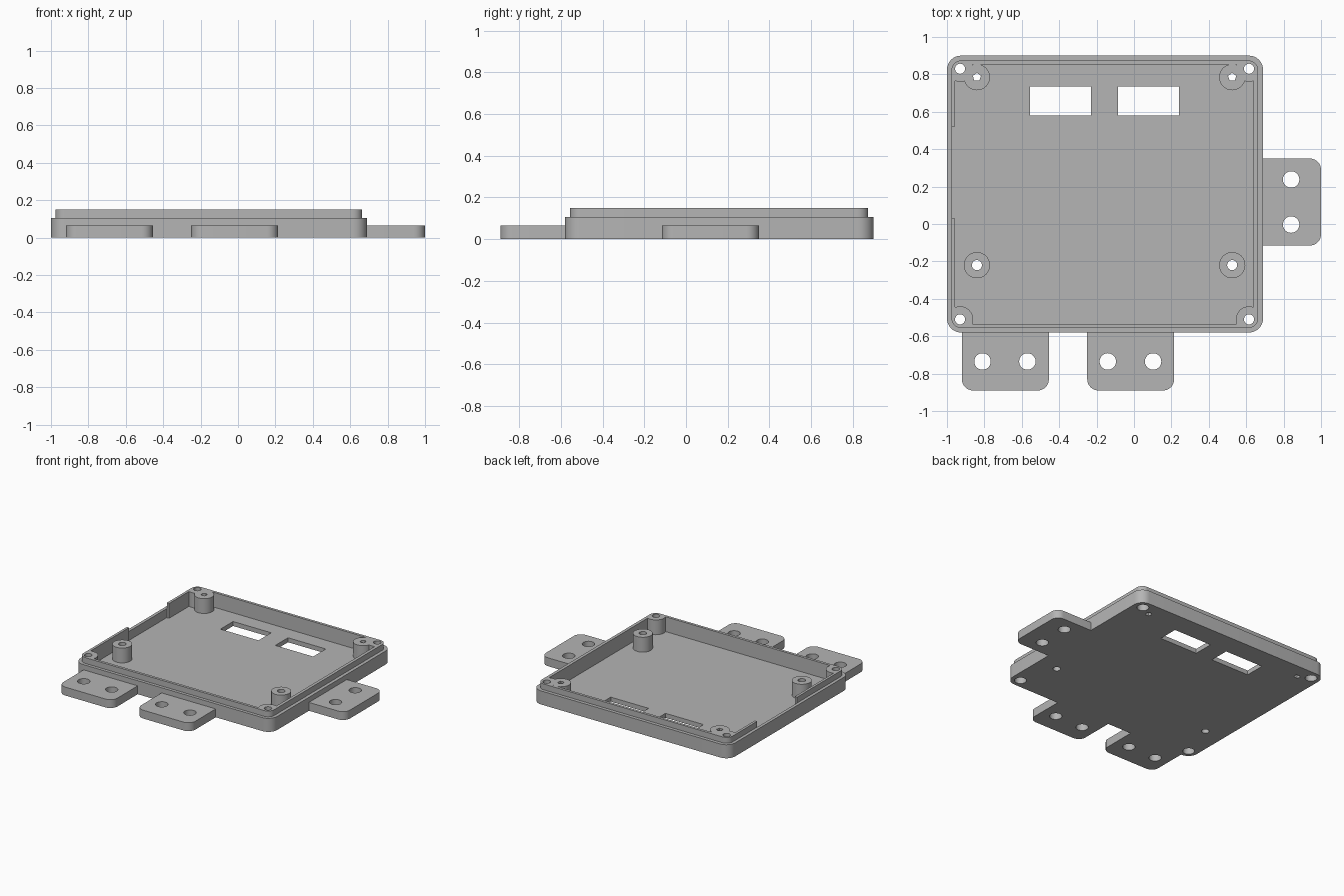
import bpy, bmesh, math

cube = bpy.data.objects.get("Cube")
if cube:
    bpy.data.objects.remove(cube, do_unlink=True)

grey = bpy.data.materials.new("plain grey")
grey.use_nodes = True
colour = (0.46, 0.46, 0.46, 1)
grey.diffuse_color = colour
grey.node_tree.nodes["Principled BSDF"].inputs["Base Color"].default_value = colour


def rounded(x0, x1, y0, y1, radii=(0, 0, 0, 0), steps=8):
    """Rectangle outline; radii run from back right, counter-clockwise."""
    corners = ((x1, y1, -1, -1), (x0, y1, 1, -1), (x0, y0, 1, 1), (x1, y0, -1, 1))
    points = []
    for i, ((x, y, sx, sy), r) in enumerate(zip(corners, radii)):
        if r == 0:
            points.append((x, y))
            continue
        for s in range(steps + 1):
            a = math.pi / 2 * (i + s / steps)
            points.append((x + sx * r + r * math.cos(a), y + sy * r + r * math.sin(a)))
    return points


def circle(x, y, r, sides=32):
    turn = [math.tau * i / sides + math.pi / 2 for i in range(sides)]
    return [(x + r * math.cos(a), y + r * math.sin(a)) for a in turn]


def prism(name, outline, z0, z1):
    bm = bmesh.new()
    base = bm.faces.new([bm.verts.new((x, y, z0)) for x, y in outline])
    top = bmesh.ops.extrude_face_region(bm, geom=[base])["geom"]
    verts = [v for v in top if isinstance(v, bmesh.types.BMVert)]
    bmesh.ops.translate(bm, verts=verts, vec=(0, 0, z1 - z0))
    bmesh.ops.recalc_face_normals(bm, faces=bm.faces[:])
    mesh = bpy.data.meshes.new(name)
    bm.to_mesh(mesh)
    bm.free()
    mesh.materials.append(grey)
    obj = bpy.data.objects.new(name, mesh)
    bpy.context.collection.objects.link(obj)
    return obj


def activate(obj):
    bpy.ops.object.select_all(action="DESELECT")
    obj.select_set(True)
    bpy.context.view_layer.objects.active = obj


def combine(target, tool, operation="DIFFERENCE"):
    tool.hide_render = True
    mod = target.modifiers.new("shape", "BOOLEAN")
    mod.operation, mod.solver, mod.object = operation, "EXACT", tool
    activate(target)
    bpy.ops.object.modifier_apply(modifier=mod.name)
    bpy.data.objects.remove(tool, do_unlink=True)


FLOOR, RIM, TOP, ABOVE, BELOW = 0.035, 0.105, 0.15, 0.25, -0.1
screws = [(x, y) for x in (-0.93, 0.615) for y in (-0.51, 0.83)]
front_posts = [(x, -0.22) for x in (-0.84, 0.525)]
back_posts = [(x, 0.785) for x in (-0.84, 0.525)]

# Tray body with stepped lip
tray = prism("tray", rounded(-1, 0.69, -0.58, 0.9, (0.075,) * 4), 0, RIM)
lip = prism("lip", rounded(-0.976, 0.664, -0.556, 0.874, (0.052,) * 4), 0.02, TOP)
combine(tray, lip, "UNION")

# Cavity, leaving the corner bosses and standing posts
cavity = prism("cavity", rounded(-0.956, 0.64, -0.535, 0.853), FLOOR, ABOVE)
for x, y in screws + front_posts + back_posts:
    combine(cavity, prism("post", circle(x, y, 0.07), 0, ABOVE + 0.1))
combine(tray, cavity)

# Side opening: lip removed and wall thinned
combine(tray, prism("opening", rounded(-1.1, -0.9, 0.03, 0.52), RIM, ABOVE))
combine(tray, prism("recess", rounded(-0.976, -0.9, 0.03, 0.52), FLOOR, ABOVE))

# Floor windows
for x0, x1 in ((-0.557, -0.23), (-0.085, 0.24)):
    combine(tray, prism("window", rounded(x0, x1, 0.58, 0.735), BELOW, ABOVE))

# Screw holes with wide recesses underneath, and post holes
for x, y in screws:
    combine(tray, prism("screw_hole", circle(x, y, 0.027, 24), BELOW, ABOVE))
    combine(tray, prism("screw_recess", circle(x, y, 0.042), BELOW, 0.06))
for posts, radius, sides in ((front_posts, 0.027, 24), (back_posts, 0.023, 5)):
    for x, y in posts:
        combine(tray, prism("post_hole", circle(x, y, radius, sides), BELOW, ABOVE))

# Mounting tabs
front_round, right_round = (0, 0, 0.06, 0.06), (0.06, 0, 0, 0.06)
tabs = (
    ("front_right_tab", (-0.92, -0.455, -0.89, -0.58), front_round,
     ((-0.81, -0.735), (-0.57, -0.735))),
    ("front_left_tab", (-0.25, 0.215, -0.89, -0.58), front_round,
     ((-0.14, -0.735), (0.102, -0.735))),
    ("side_tab", (0.69, 1, -0.115, 0.35), right_round,
     ((0.84, 0.238), (0.84, -0.003))),
)
parts = [tray]
for name, bounds, radii, holes in tabs:
    tab = prism(name, rounded(*bounds, radii), 0, 0.065)
    for x, y in holes:
        combine(tab, prism("tab_hole", circle(x, y, 0.044), BELOW, ABOVE))
    parts.append(tab)

for part in parts:
    activate(part)
    bpy.ops.object.shade_smooth_by_angle(angle=math.radians(30))
